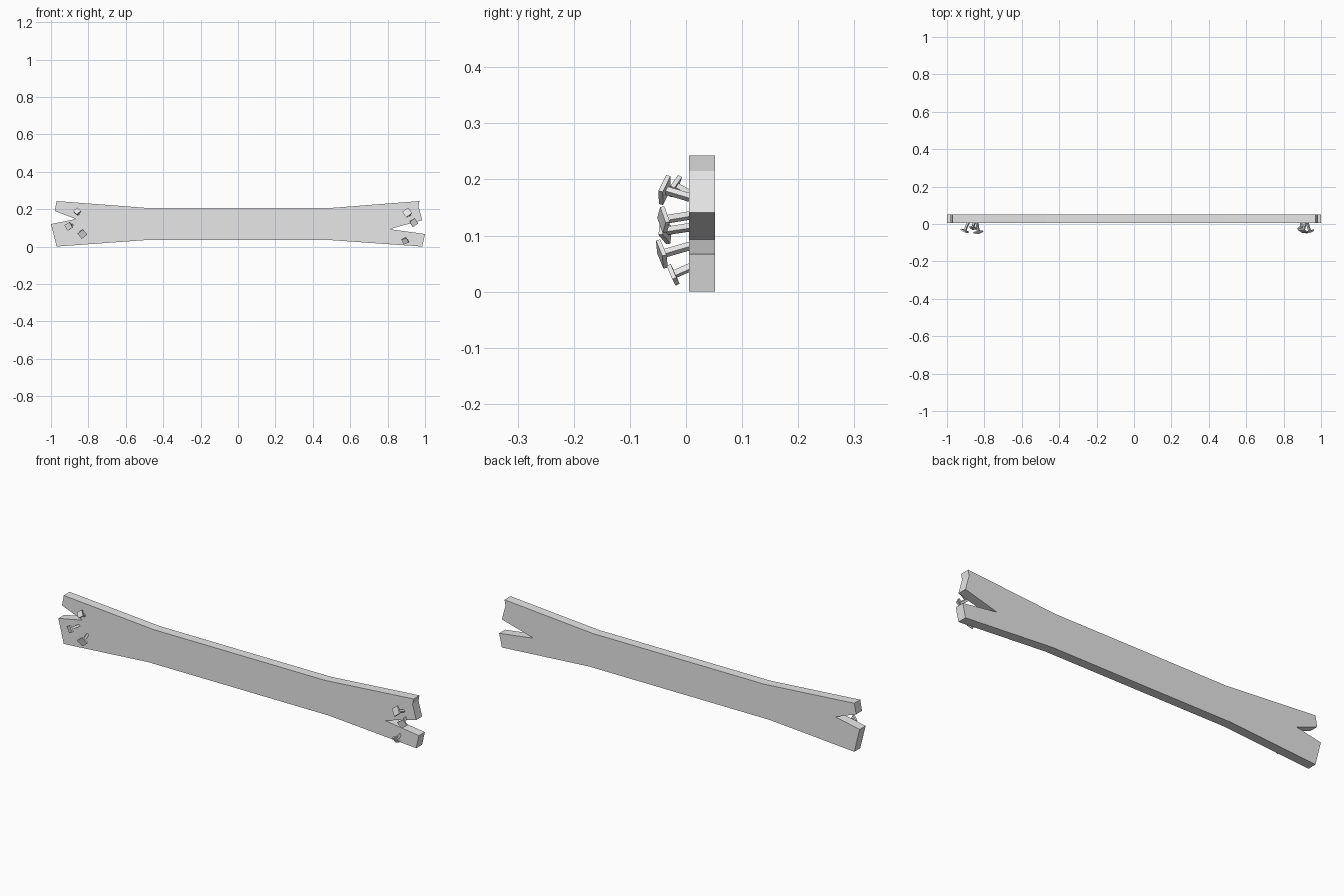
import bpy
import bmesh
from math import radians
from mathutils import Matrix, Vector

if "Cube" in bpy.data.objects:
    bpy.data.objects.remove(bpy.data.objects["Cube"], do_unlink=True)

grey = bpy.data.materials.new("plain grey")
grey.use_nodes = True
grey.diffuse_color = (0.8, 0.8, 0.8, 1)
grey.node_tree.nodes["Principled BSDF"].inputs["Base Color"].default_value = (0.8, 0.8, 0.8, 1)


def make_object(name, bm):
    bmesh.ops.recalc_face_normals(bm, faces=bm.faces)
    mesh = bpy.data.meshes.new(name)
    bm.to_mesh(mesh)
    bm.free()
    mesh.materials.append(grey)
    obj = bpy.data.objects.new(name, mesh)
    bpy.context.collection.objects.link(obj)
    return obj


def add_box(bm, size, matrix):
    bmesh.ops.create_cube(bm, size=1, matrix=matrix @ Matrix.Diagonal((*size, 1)))


# Plank: flared outline with a split in each end, extruded through its thickness
FRONT, BACK = 0.005, 0.052
right_end = [(0.97, 0.243), (0.965, 0.215), (0.985, 0.141), (0.81, 0.093),
             (1.0, 0.067), (0.985, 0.0)]
left_end = [(-0.97, 0.0), (-1.0, 0.12), (-0.865, 0.147), (-0.98, 0.19), (-0.97, 0.243)]
outline = ([(-0.47, 0.205), (0.48, 0.205)] + right_end
           + [(0.5, 0.034), (-0.5, 0.034)] + left_end)
bm = bmesh.new()
face = bm.faces.new([bm.verts.new((x, FRONT, z)) for x, z in outline])
result = bmesh.ops.extrude_face_region(bm, geom=[face])
moved = [v for v in result["geom"] if isinstance(v, bmesh.types.BMVert)]
bmesh.ops.translate(bm, verts=moved, vec=(0, BACK - FRONT, 0))
make_object("plank", bm)


# Nails: square shaft leaning out of the plank, with a flat square head
def nail(name, head, foot, width, roll):
    head, foot = Vector(head), Vector((foot[0], FRONT + 0.004, foot[1]))
    axis = head - foot
    turn = axis.to_track_quat("Z", "Y").to_matrix().to_4x4() @ Matrix.Rotation(radians(roll), 4, "Z")
    bm = bmesh.new()
    add_box(bm, (0.011, 0.011, axis.length), Matrix.Translation((head + foot) / 2) @ turn)
    add_box(bm, (width, width, 0.008), Matrix.Translation(head) @ turn)
    make_object(name, bm)


nail("upper_right_nail", (-0.86, -0.02, 0.188), (-0.855, 0.172), 0.029, 40)
nail("middle_right_nail", (-0.905, -0.037, 0.108), (-0.885, 0.115), 0.034, 30)
nail("lower_right_nail", (-0.832, -0.043, 0.067), (-0.84, 0.082), 0.037, 40)
nail("upper_left_nail", (0.905, -0.038, 0.181), (0.917, 0.167), 0.038, 40)
nail("middle_left_nail", (0.94, -0.04, 0.128), (0.925, 0.136), 0.034, 35)
nail("lower_left_nail", (0.894, -0.023, 0.03), (0.895, 0.044), 0.029, 25)
